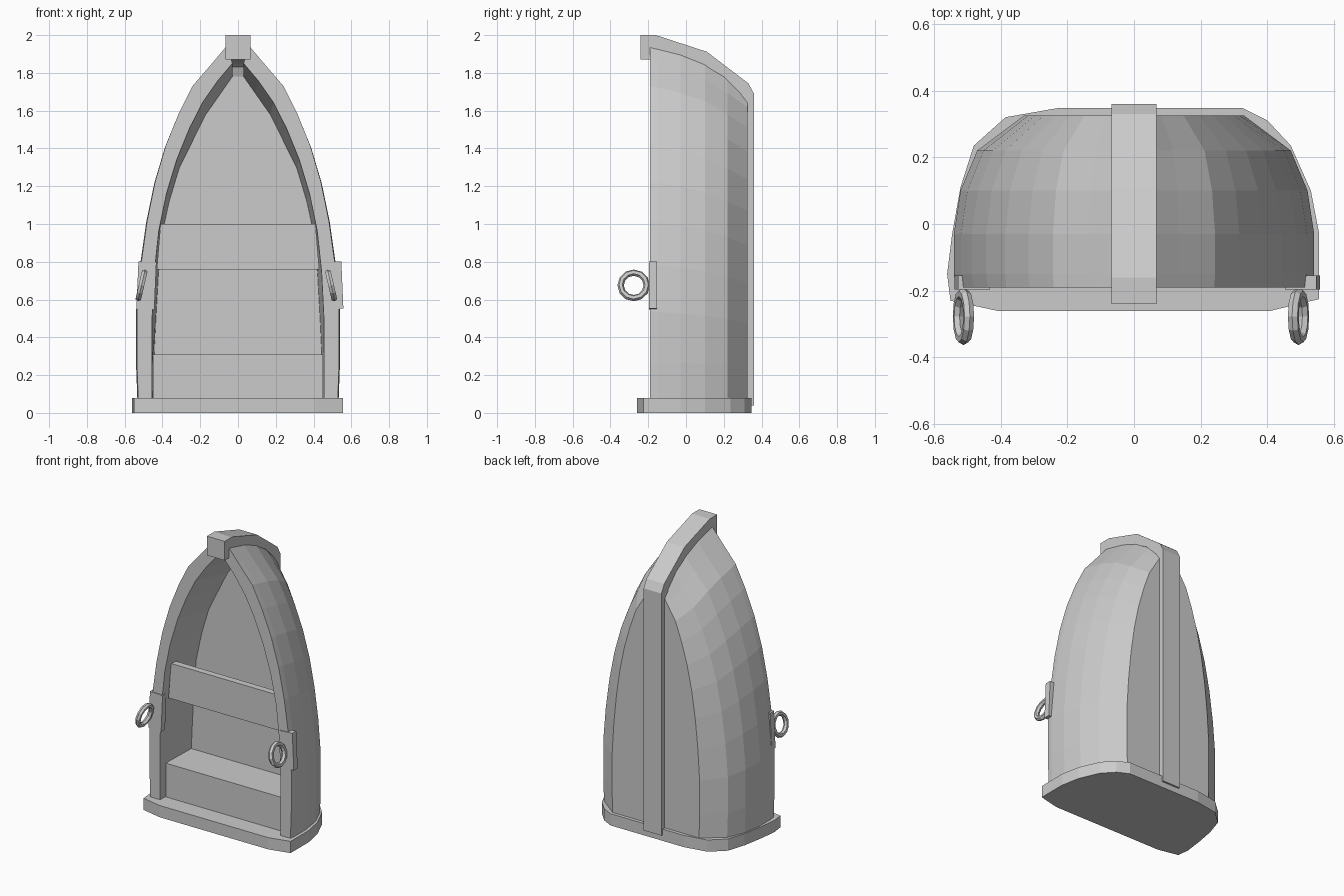
import bpy, bmesh
from math import radians

if "Cube" in bpy.data.objects:
    bpy.data.objects.remove(bpy.data.objects["Cube"])


def mesh_object(name, bm):
    bmesh.ops.recalc_face_normals(bm, faces=bm.faces)
    me = bpy.data.meshes.new(name)
    bm.to_mesh(me)
    bm.free()
    ob = bpy.data.objects.new(name, me)
    bpy.context.collection.objects.link(ob)
    return ob


def prism(name, outline, place, a, b):
    """Extrude an outline between the values a and b along the third axis."""
    bm = bmesh.new()
    lo = [bm.verts.new(place(p, a)) for p in outline]
    hi = [bm.verts.new(place(p, b)) for p in outline]
    n = len(outline)
    bm.faces.new(lo)
    bm.faces.new(hi)
    for i in range(n):
        j = (i + 1) % n
        bm.faces.new((lo[i], lo[j], hi[j], hi[i]))
    return mesh_object(name, bm)


def box(name, centre, size, rot=(0, 0, 0)):
    bpy.ops.mesh.primitive_cube_add(size=1, location=centre, rotation=rot)
    ob = bpy.context.object
    ob.name = name
    ob.scale = size
    return ob


def lerp(table, x):
    for (x0, y0), (x1, y1) in zip(table, table[1:]):
        if x <= x1:
            return y0 + (y1 - y0) * (x - x0) / (x1 - x0)
    return table[-1][1]


# Hull: rows at constant depth (depth, half width, bow height), lofted along stations
rows = [(-.19, .535, 1.95), (-.15, .54, 1.94), (-.03, .54, 1.91),
        (.10, .52, 1.86), (.22, .47, 1.78), (.325, .33, 1.70)]
stations = [(0, .985), (.12, 1), (.26, 1), (.39, .96), (.51, .9), (.62, .82),
            (.72, .715), (.81, .585), (.885, .45), (.95, .25), (1, .1)]
gunwale_in = [(0, .455), (.5, .455), (.8, .44), (1, .415), (1.2, .37),
              (1.4, .305), (1.6, .215), (1.72, .14), (1.85, .03)]
floor_w = [(0, .45), (.31, .445), (.76, .42), (1, .40), (1.3, .31),
           (1.58, .17), (1.78, .03)]

bm = bmesh.new()
rings = []
for t, f in stations:
    half = []
    for y, table, top in ((.13, floor_w, 1.78), (-.19, gunwale_in, 1.85)):
        z = .04 + t * (top - .04)
        half.append((lerp(table, z), y, z))
    for y, w, top in rows:
        half.append((w * f, y, .04 + t * (top - .04)))
    ring = half + [(-x, y, z) for x, y, z in reversed(half)]
    rings.append([bm.verts.new(p) for p in ring])
for a, b in zip(rings, rings[1:]):
    for i in range(len(a)):
        j = (i + 1) % len(a)
        bm.faces.new((a[i], a[j], b[j], b[i]))
# Both ends are closed with strips across the boat
for r in (rings[0], rings[-1]):
    n = len(r)
    bm.faces.new((r[0], r[1], r[2], r[3], r[4], r[5]))
    bm.faces.new([r[n - 1 - i] for i in range(6)])
    bm.faces.new((r[0], r[5], r[n - 6], r[n - 1]))
    bm.faces.new((r[5], r[6], r[n - 7], r[n - 6]))
    bm.faces.new((r[6], r[7], r[n - 8], r[n - 7]))
mesh_object("hull", bm)

# Transom plate on the ground
transom = [(-.41, -.26), (-.55, -.23), (-.56, -.15), (-.545, -.03), (-.52, .11),
           (-.48, .235), (-.385, .32), (-.225, .348), (.325, .348), (.40, .31),
           (.47, .235), (.53, .10), (.555, -.03), (.555, -.225), (.41, -.26)]
prism("transom", transom, lambda p, h: (p[0], p[1], h), 0, .08)

# Keel and stem post
keel = [(-.24, 2), (-.16, 2), (.11, 1.912), (.33, 1.745), (.36, 1.69), (.36, .04),
        (.29, .04), (.29, 1.69), (.20, 1.78), (.08, 1.85), (-.06, 1.88),
        (-.19, 1.87), (-.24, 1.87)]
prism("keel", keel, lambda p, h: (h, p[0], p[1]), -.067, .067)

# Seats: solid stern bench and a thin middle plank
box("stern_seat", (0, 0, .19), (.90, .27, .24))
plank = [(-.43, .76), (.43, .76), (.41, 1), (-.41, 1)]
prism("middle_seat", plank, lambda p, h: (p[0], h, p[1]), -.135, -.09)

# Oarlock plates and rings
for side, name, px, rx in ((-1, "left", -.485, -.511), (1, "right", .505, .493)):
    box(name + "_oarlock_plate", (px, -.175, .675), (.095, .042, .25),
        (0, radians(-2.5 * side), 0))
    bpy.ops.mesh.primitive_torus_add(
        major_segments=12, minor_segments=6, major_radius=.069, minor_radius=.017,
        location=(rx, -.277, .675), rotation=(0, radians(90 - 13 * side), 0))
    bpy.context.object.name = name + "_oarlock_ring"
